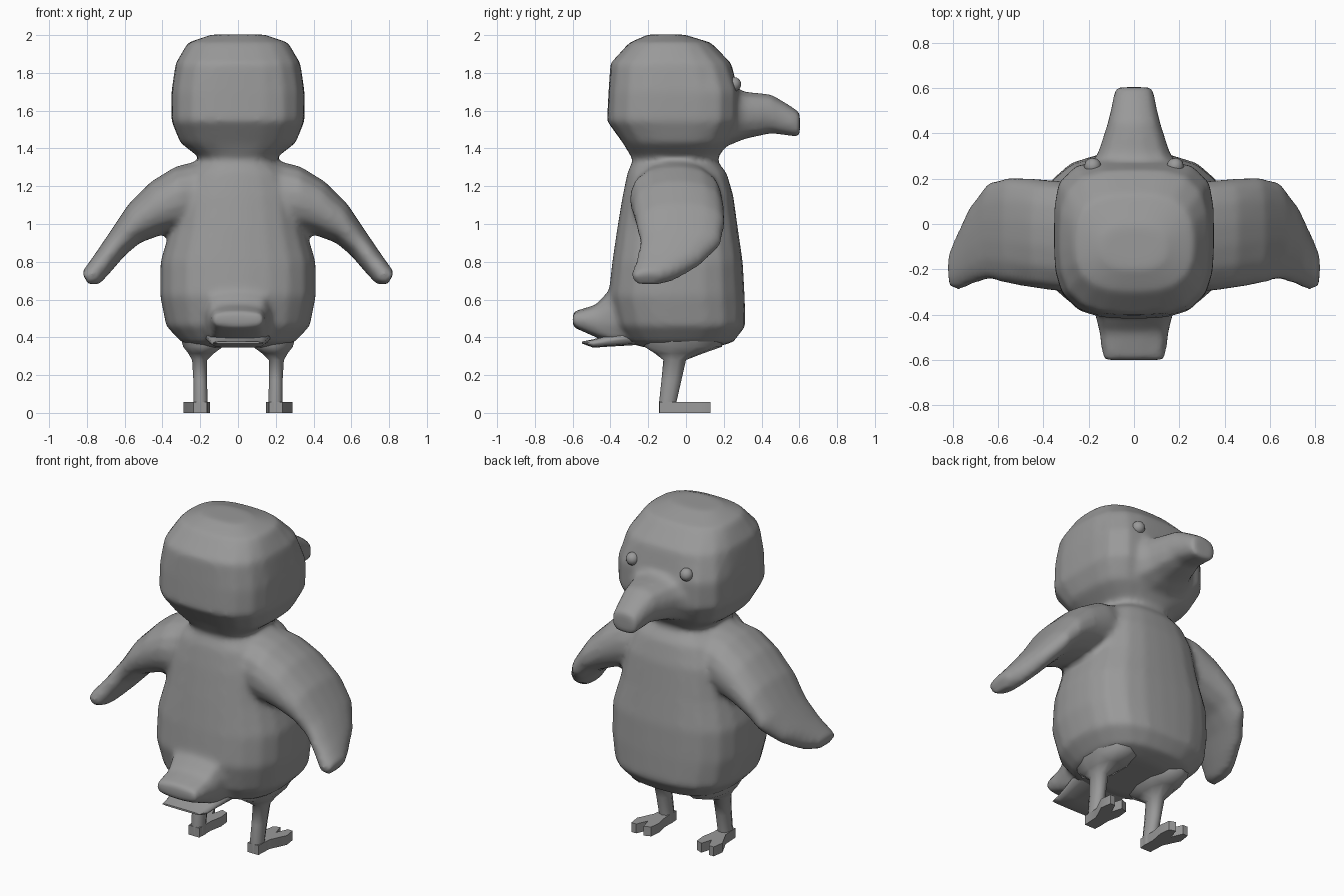
import bpy
import bmesh
from math import cos, sin, pi
from mathutils import Vector

if "Cube" in bpy.data.objects:
    bpy.data.objects.remove(bpy.data.objects["Cube"], do_unlink=True)

grey = bpy.data.materials.new("plain grey")
grey.use_nodes = True
GREY = (0.32, 0.32, 0.32, 1)
grey.diffuse_color = GREY
grey.node_tree.nodes["Principled BSDF"].inputs["Base Color"].default_value = GREY


def finish(name, bm, angle=1.0):
    bmesh.ops.recalc_face_normals(bm, faces=bm.faces)
    mesh = bpy.data.meshes.new(name)
    bm.to_mesh(mesh)
    bm.free()
    mesh.materials.append(grey)
    obj = bpy.data.objects.new(name, mesh)
    bpy.context.collection.objects.link(obj)
    if angle:
        bpy.ops.object.select_all(action='DESELECT')
        obj.select_set(True)
        bpy.context.view_layer.objects.active = obj
        bpy.ops.object.shade_smooth_by_angle(angle=angle)
    return obj


def ring(center, u, v, back_power, front_power, sides):
    """Rounded-box cross-section spanned by half-axes u and v."""
    points = []
    for i in range(sides):
        a = 2 * pi * (i + 0.5) / sides
        c, s = cos(a), sin(a)
        power = front_power if s > 0 else back_power
        k = (abs(c) ** power + abs(s) ** power) ** (-1 / power)
        points.append(Vector(center) + Vector(u) * c * k + Vector(v) * s * k)
    return points


def loft(bm, rings):
    loops = [[bm.verts.new(p) for p in r] for r in rings]
    for a, b in zip(loops, loops[1:]):
        for i in range(len(a)):
            j = (i + 1) % len(a)
            bm.faces.new((a[i], a[j], b[j], b[i]))
    bm.faces.new(loops[0])
    bm.faces.new(loops[-1])


def along_y(bm, levels, power):
    """Loft along y: y, low z, high z, half width."""
    loft(bm, [ring((0, y, (z0 + z1) / 2), (w, 0, 0), (0, 0, (z1 - z0) / 2),
                   power, power, 12) for y, z0, z1, w in levels])


# Torso, neck and head: z, half width, back y, front y, back and front boxiness
TRUNK = [
    (.345, .20, -.22, .15, 2.6, 2.6), (.375, .30, -.31, .25, 2.6, 2.8),
    (.46, .38, -.375, .315, 2.6, 3), (.62, .412, -.41, .31, 2.6, 3),
    (.80, .41, -.39, .30, 2.6, 3), (.97, .36, -.365, .275, 2.6, 3),
    (1.15, .33, -.335, .25, 2.6, 3), (1.27, .28, -.31, .215, 2.6, 2.8),
    (1.34, .19, -.28, .16, 2.6, 2.6), (1.43, .305, -.335, .225, 3, 3.5),
    (1.545, .352, -.418, .275, 3.3, 4.5), (1.70, .352, -.41, .277, 3.3, 4.5),
    (1.85, .33, -.40, .24, 3, 3.3), (1.96, .265, -.30, .132, 2.8, 2.8),
    (2.003, .14, -.20, -.01, 2.6, 2.6),
]
skin = bmesh.new()
loft(skin, [ring((0, (y0 + y1) / 2, z), (w, 0, 0), (0, (y1 - y0) / 2, 0), p, q, 24)
            for z, w, y0, y1, p, q in TRUNK])

# Beak, blunt at the end
along_y(skin, [
    (.12, 1.40, 1.76, .25), (.24, 1.42, 1.73, .21), (.31, 1.45, 1.70, .16),
    (.45, 1.48, 1.687, .115), (.53, 1.47, 1.64, .097), (.603, 1.458, 1.592, .083),
], 2.7)

# Upper tail block
along_y(skin, [
    (-.28, .36, .66, .20), (-.42, .375, .635, .165),
    (-.475, .40, .573, .152), (-.60, .455, .535, .137),
], 4)

# Wing sections: top x, top z, bottom x, bottom z, back y, front y
WING = [
    (.05, 1.33, .10, .95, -.24, .13), (.20, 1.337, .20, .95, -.275, .165),
    (.33, 1.305, .31, .965, -.298, .19),
    (.46, 1.225, .41, .94, -.283, .20), (.58, 1.105, .52, .90, -.264, .205),
    (.67, .97, .60, .832, -.243, .185), (.748, .855, .672, .748, -.264, .083),
    (.803, .777, .732, .682, -.29, -.045), (.83, .745, .79, .678, -.285, -.13),
]
for side in (1, -1):
    loft(skin, [
        ring((side * (tx + bx) / 2, (y0 + y1) / 2, (tz + bz) / 2),
             (side * (tx - bx) / 2, 0, (tz - bz) / 2), (0, (y1 - y0) / 2, 0), 2.4, 2.4, 16)
        for tx, tz, bx, bz, y0, y1 in WING])

# Fuse trunk, beak, tail and wings into one continuous skin
body = finish("body", skin, None)
fuse = body.modifiers.new("fuse", 'REMESH')
fuse.mode = 'VOXEL'
fuse.voxel_size = .018
fuse.use_smooth_shade = True
blend = body.modifiers.new("blend", 'SMOOTH')
blend.factor = .5
blend.iterations = 7

# Thin lower tail feather
bm = bmesh.new()
along_y(bm, [(-.25, .36, .47, .18), (-.42, .35, .41, .15),
             (-.49, .345, .39, .138), (-.55, .367, .378, .125)], 4)
finish("lower_tail", bm)

# Leg levels: z, x, half width, back y, front y
LEG = [
    (.41, .19, .12, -.21, .19), (.35, .185, .108, -.22, .19), (.315, .195, .07, -.165, .09),
    (.28, .203, .041, -.12, 0), (.17, .20, .037, -.13, -.025),
    (.06, .198, .038, -.142, -.05), (0, .198, .038, -.142, -.05),
]
# Foot outline with two spread toes
FOOT = [(.163, -.14), (.235, -.14), (.24, -.04), (.288, .06), (.278, .13),
        (.245, .13), (.215, .06), (.195, .13), (.155, .115), (.148, .05), (.163, -.03)]

for side, label in ((1, "left"), (-1, "right")):
    bm = bmesh.new()
    loft(bm, [ring((side * x, (y0 + y1) / 2, z), (w, 0, 0), (0, (y1 - y0) / 2, 0), 2.4, 2.4, 10)
              for z, x, w, y0, y1 in LEG])
    finish(label + "_leg", bm, 1.3)

    bm = bmesh.new()
    sole = bm.faces.new([bm.verts.new((side * x, y, 0)) for x, y in FOOT])
    top = bmesh.ops.extrude_face_region(bm, geom=[sole], use_keep_orig=True)
    bmesh.ops.translate(bm, vec=(0, 0, .057),
                        verts=[g for g in top["geom"] if isinstance(g, bmesh.types.BMVert)])
    finish(label + "_foot", bm, 0.6)

    bm = bmesh.new()
    bmesh.ops.create_uvsphere(bm, u_segments=12, v_segments=8, radius=.038)
    bmesh.ops.translate(bm, vec=(side * .182, .254, 1.74), verts=bm.verts)
    finish(label + "_eye", bm)
